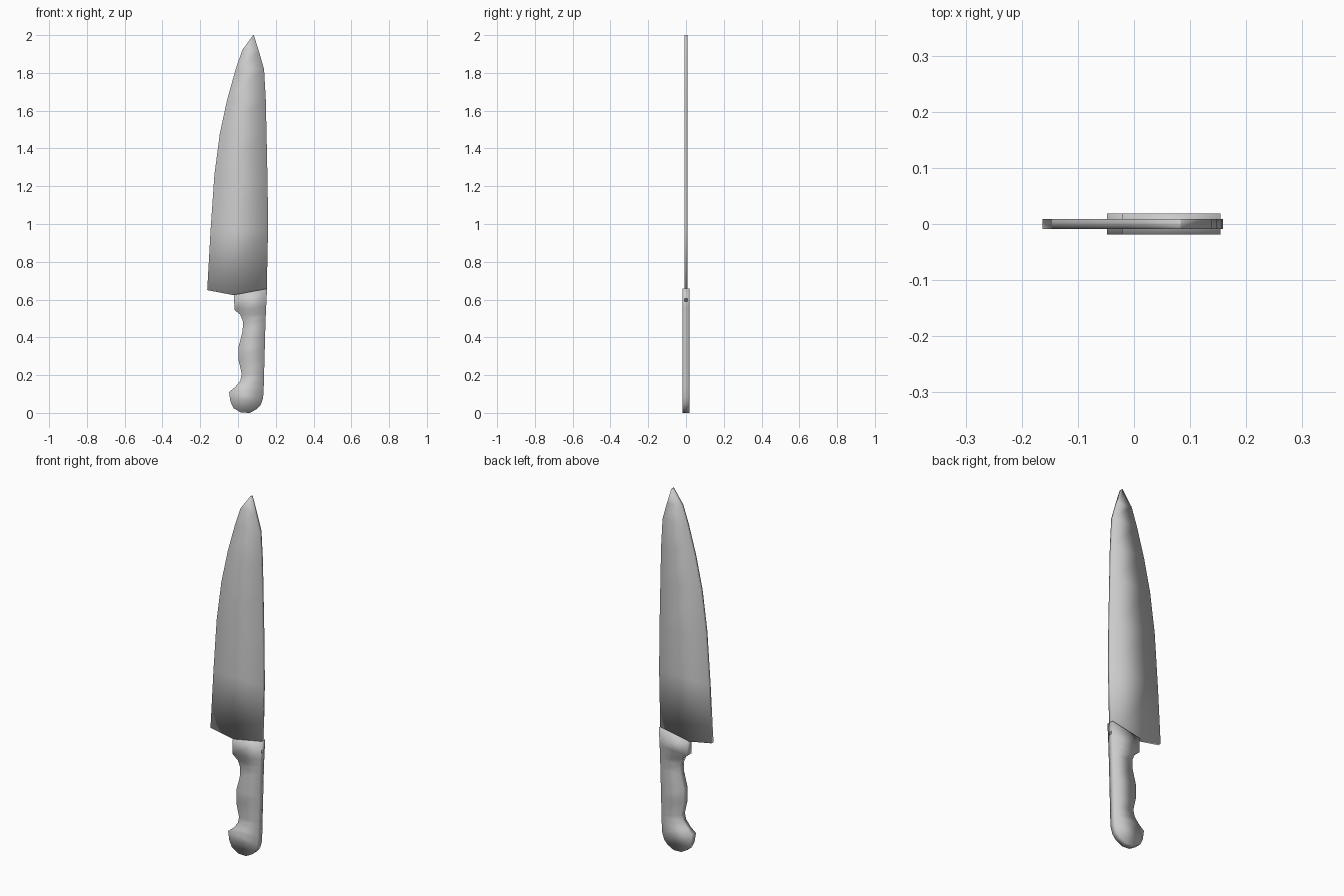
import bpy, bmesh

if "Cube" in bpy.data.objects:
    bpy.data.objects.remove(bpy.data.objects["Cube"])


def slab(name, left, right, half):
    """Flat plate built from matching left/right edge points (x, z), bottom to top."""
    bm = bmesh.new()
    grid = {}
    for side, y in (("f", -half), ("b", half)):
        for edge, pts in (("l", left), ("r", right)):
            grid[side + edge] = [bm.verts.new((x, y, z)) for x, z in pts]
    order = [grid[k] for k in ("fl", "fr", "br", "bl")]
    for i in range(len(left) - 1):
        for a, b in zip(order, order[1:] + order[:1]):
            bm.faces.new((a[i], b[i], b[i + 1], a[i + 1]))
    bm.faces.new([c[0] for c in reversed(order)])
    bm.faces.new([c[-1] for c in order])
    bmesh.ops.remove_doubles(bm, verts=bm.verts, dist=0.0001)
    bmesh.ops.recalc_face_normals(bm, faces=bm.faces)
    for f in bm.faces:
        f.smooth = True
    mesh = bpy.data.meshes.new(name)
    bm.to_mesh(mesh)
    bm.free()
    obj = bpy.data.objects.new(name, mesh)
    bpy.context.collection.objects.link(obj)
    return obj


# Blade: curved cutting edge on the left, nearly straight spine on the right
cutting_edge = [(-0.163, 0.65), (-0.145, 0.97), (-0.125, 1.26), (-0.096, 1.48),
                (-0.057, 1.66), (-0.012, 1.82), (0.022, 1.92), (0.08, 2.0)]
spine = [(0.151, 0.59), (0.159, 0.97), (0.157, 1.20), (0.151, 1.48),
         (0.147, 1.66), (0.138, 1.82), (0.112, 1.91), (0.084, 2.0)]
slab("blade", cutting_edge, spine, 0.009)

# Handle: finger-grip contour on the left, straight back on the right
grip = [(0.015, 0.002), (-0.024, 0.025), (-0.040, 0.06), (-0.048, 0.11),
        (-0.015, 0.137), (0.012, 0.17), (0.020, 0.205), (0.003, 0.28),
        (0.003, 0.35), (0.024, 0.43), (0.027, 0.483), (0.012, 0.52),
        (-0.019, 0.545), (-0.021, 0.625)]
back = [(0.062, 0.0), (0.100, 0.02), (0.122, 0.045), (0.133, 0.08),
        (0.136, 0.13), (0.137, 0.17), (0.138, 0.205), (0.140, 0.28),
        (0.142, 0.35), (0.144, 0.43), (0.146, 0.483), (0.147, 0.52),
        (0.149, 0.56), (0.154, 0.658)]
slab("handle", grip, back, 0.019)
